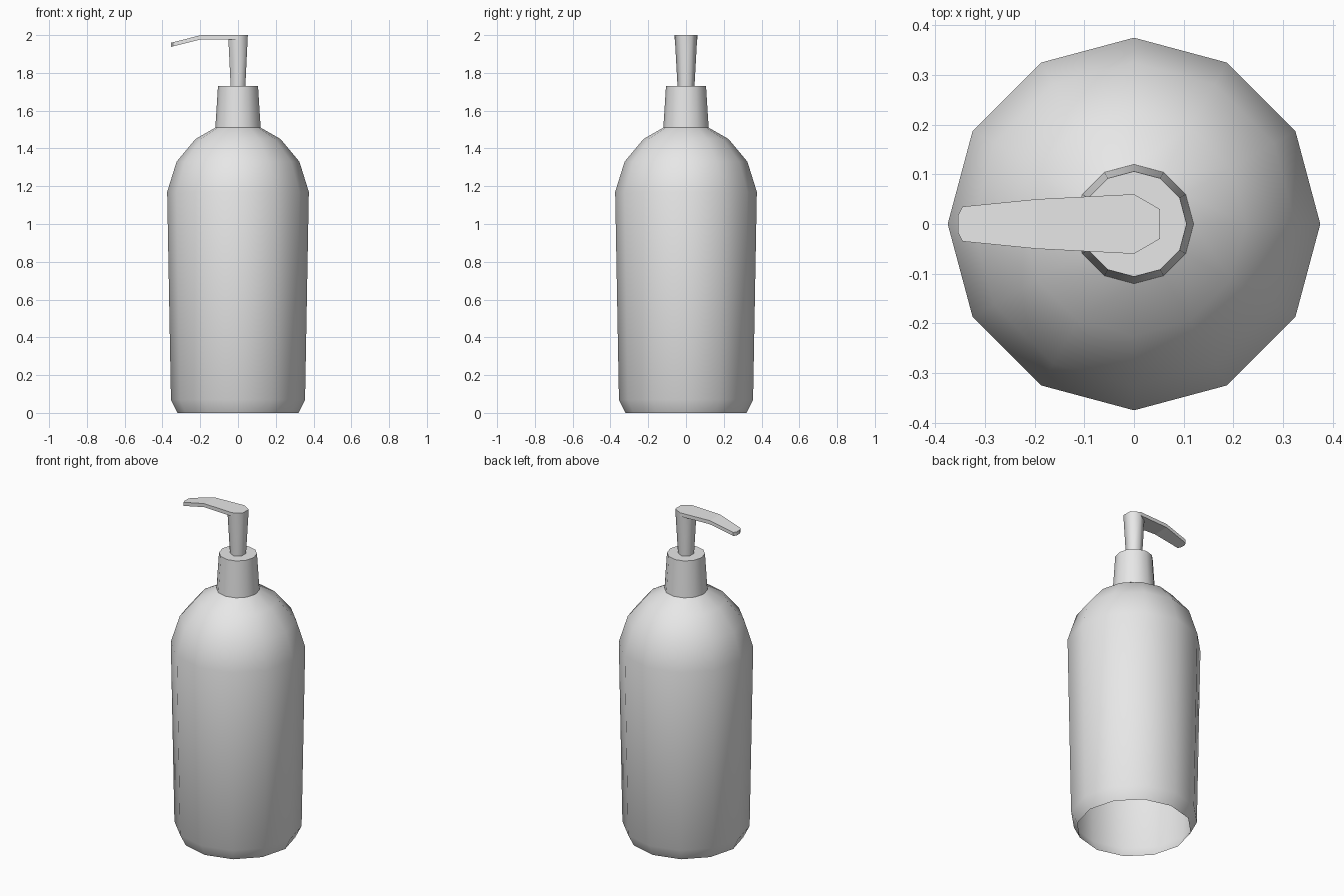
import bpy
import bmesh
from math import cos, sin, tau, radians

cube = bpy.data.objects.get("Cube")
if cube:
    bpy.data.objects.remove(cube, do_unlink=True)

grey = bpy.data.materials.new("light_grey")
grey.use_nodes = True
colour = (0.8, 0.8, 0.8, 1)
grey.diffuse_color = colour
grey.node_tree.nodes["Principled BSDF"].inputs["Base Color"].default_value = colour


def finish(name, bm, angle):
    """Turn the bmesh into a smooth-shaded object."""
    mesh = bpy.data.meshes.new(name)
    bm.to_mesh(mesh)
    bm.free()
    mesh.materials.append(grey)
    obj = bpy.data.objects.new(name, mesh)
    bpy.context.collection.objects.link(obj)
    bpy.ops.object.select_all(action='DESELECT')
    obj.select_set(True)
    bpy.context.view_layer.objects.active = obj
    bpy.ops.object.shade_smooth_by_angle(angle=radians(angle))
    return obj


def bridge(bm, rings):
    """Join neighbouring closed rings with quads."""
    for low, high in zip(rings, rings[1:]):
        n = len(low)
        for i in range(n):
            j = (i + 1) % n
            bm.faces.new((low[i], low[j], high[j], high[i]))


def lathe(profile, sides, start=0.0):
    """Revolve (radius, height) points around z, leaving the ends open."""
    bm = bmesh.new()
    rings = []
    for r, z in profile:
        angles = [start + tau * i / sides for i in range(sides)]
        rings.append([bm.verts.new((r * cos(a), r * sin(a), z)) for a in angles])
    bridge(bm, rings)
    return bm, rings


# Bottle body, open underneath
bm, rings = lathe([(0.32, 0), (0.355, 0.07), (0.375, 1.17), (0.325, 1.33),
                   (0.225, 1.45), (0.12, 1.51)], 12)
finish("bottle_body", bm, 50)

# Tapered collar with a flat top
bm, rings = lathe([(0.12, 1.51), (0.106, 1.73)], 12)
bm.faces.new(rings[-1])
finish("collar", bm, 50)

# Hexagonal pump stem, capped on the half the spout does not cover
bm, rings = lathe([(0.045, 1.73), (0.06, 2.0)], 6, tau / 12)
top = rings[-1]
bm.faces.new((top[4], top[5], top[0], top[1]))
finish("pump_stem", bm, 65)

# Spout: rectangular sections (x, half width, top height) ending in a blunt tip
bm = bmesh.new()
rings = []
thick = 0.022
for x, w, z in [(0, 0.06, 2.0), (-0.195, 0.05, 2.0), (-0.345, 0.035, 1.962),
                (-0.354, 0.018, 1.96)]:
    rings.append([bm.verts.new((x, y, h)) for y, h in
                  ((w, z), (-w, z), (-w, z - thick), (w, z - thick))])
bridge(bm, rings)
bm.faces.new(rings[-1])
bmesh.ops.recalc_face_normals(bm, faces=bm.faces)
finish("spout", bm, 10)
